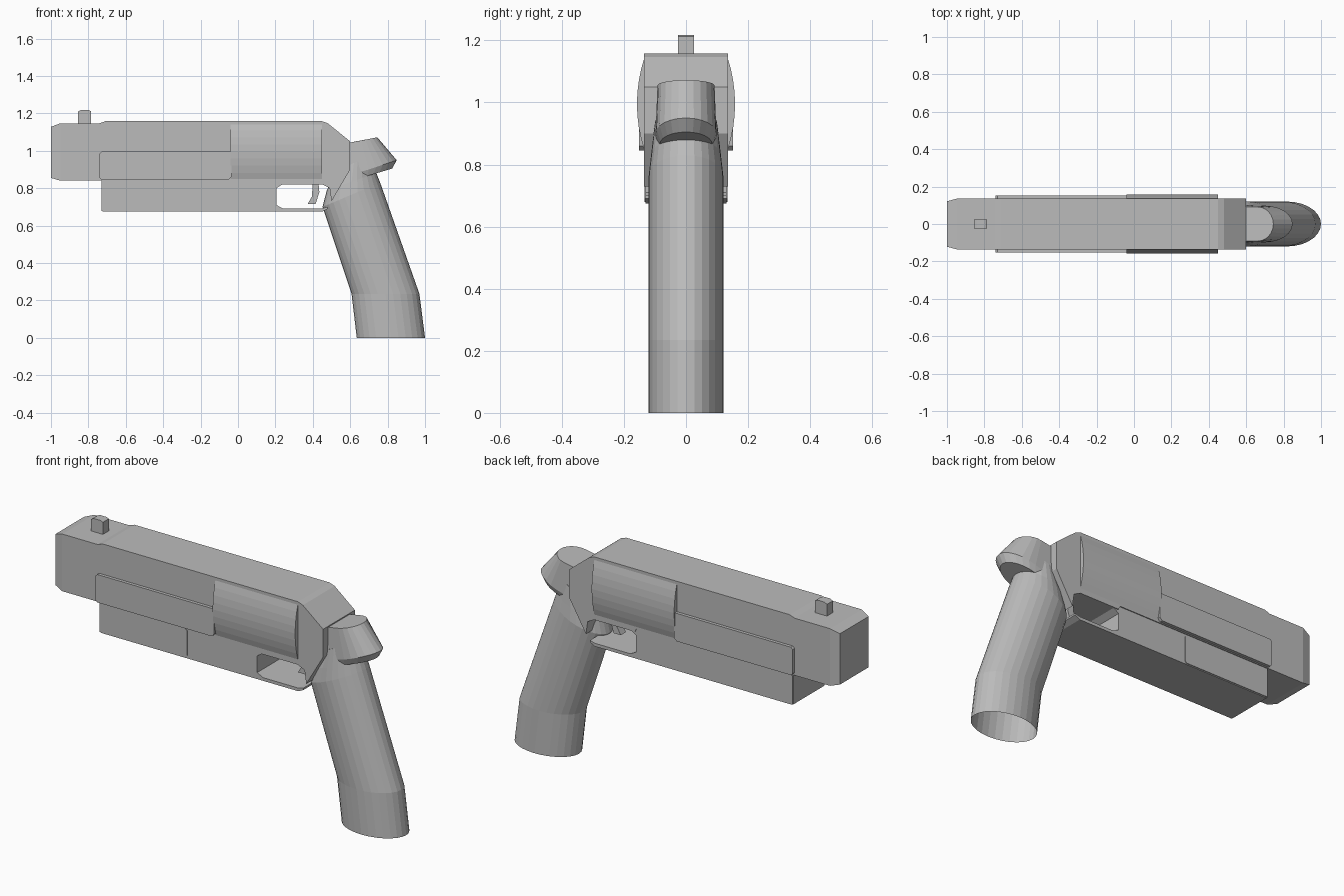
import bpy, bmesh, math

if "Cube" in bpy.data.objects:
    bpy.data.objects.remove(bpy.data.objects["Cube"])

grey = bpy.data.materials.new("gunmetal_grey")
grey.diffuse_color = (0.5, 0.5, 0.5, 1)
grey.use_nodes = True
grey.node_tree.nodes["Principled BSDF"].inputs["Base Color"].default_value = grey.diffuse_color


def finish(name, bm, smooth=False):
    bmesh.ops.recalc_face_normals(bm, faces=bm.faces)
    me = bpy.data.meshes.new(name)
    bm.to_mesh(me)
    bm.free()
    ob = bpy.data.objects.new(name, me)
    bpy.context.collection.objects.link(ob)
    me.materials.append(grey)
    if smooth:
        bpy.ops.object.select_all(action='DESELECT')
        ob.select_set(True)
        bpy.context.view_layer.objects.active = ob
        bpy.ops.object.shade_smooth_by_angle(angle=math.radians(25))
    return ob


def extrude(profile, y0, y1):
    """Side profile in x/z, extruded from y0 to y1."""
    bm = bmesh.new()
    f = bm.faces.new([bm.verts.new((x, y0, z)) for x, z in profile])
    r = bmesh.ops.extrude_face_region(bm, geom=[f])
    for v in r["geom"]:
        if isinstance(v, bmesh.types.BMVert):
            v.co.y = y1
    return bm


def loft(rings, closed_bottom=True):
    bm = bmesh.new()
    vr = [[bm.verts.new(p) for p in ring] for ring in rings]
    n = len(vr[0])
    for a, b in zip(vr, vr[1:]):
        for i in range(n):
            j = (i + 1) % n
            bm.faces.new((a[i], a[j], b[j], b[i]))
    bm.faces.new(vr[-1])
    if closed_bottom:
        bm.faces.new(vr[0])
    return bm


# Main frame with a tapered muzzle
bm = extrude([(-1, 0.855), (-0.95, 0.84), (0.2, 0.84), (0.21, 0.82), (0.45, 0.82),
              (0.49, 0.80), (0.50, 0.73), (0.60, 0.90), (0.60, 1.05), (0.48, 1.147),
              (0.45, 1.158), (-0.71, 1.158), (-0.74, 1.147), (-0.95, 1.147), (-1, 1.128)],
             -0.135, 0.135)
bmesh.ops.bisect_plane(bm, geom=bm.verts[:] + bm.edges[:] + bm.faces[:],
                       plane_co=(-0.95, 0, 0), plane_no=(1, 0, 0))
for v in bm.verts:
    if v.co.x < -0.99:
        v.co.y *= 0.9
finish("frame", bm)

# Lower barrel housing with the trigger guard
finish("lower_housing", extrude(
    [(-0.73, 0.85), (-0.73, 0.68), (-0.72, 0.675), (0.45, 0.675), (0.48, 0.69),
     (0.48, 0.70), (0.45, 0.692), (0.24, 0.692), (0.205, 0.71), (0.205, 0.80),
     (0.245, 0.825), (0.245, 0.85)], -0.13, 0.13))
finish("housing_sleeve", extrude(
    [(-0.728, 0.835), (-0.728, 0.68), (-0.22, 0.68), (-0.21, 0.69), (-0.21, 0.825),
     (-0.22, 0.835)], -0.134, 0.134))

# Side rails and bulging cylinder sides, mirrored left and right
for side, s in (("right", -1), ("left", 1)):
    rail = extrude([(-0.74, 0.855), (-0.73, 0.845), (-0.05, 0.845), (-0.035, 0.86),
                    (-0.035, 0.995), (-0.73, 0.995), (-0.74, 0.985)], s * 0.12, s * 0.152)
    finish(side + "_rail", rail)
    rings = []
    for x in (-0.04, 0.45):
        arc = [(x, s * (0.158 - 0.024 * ((z - 0.995) / 0.15) ** 2), z)
               for z in [0.845 + 0.3 * i / 8 for i in range(9)]]
        rings.append([(x, s * 0.1, 0.845)] + arc + [(x, s * 0.1, 1.145)])
    finish(side + "_cylinder_side", loft(rings))

# Front sight
finish("front_sight", extrude([(-0.855, 1.13), (-0.785, 1.13), (-0.785, 1.212),
                               (-0.80, 1.218), (-0.84, 1.218), (-0.855, 1.21)],
                              -0.025, 0.025))

# Trigger
finish("trigger", extrude([(0.40, 0.83), (0.43, 0.83), (0.435, 0.78), (0.415, 0.715),
                           (0.372, 0.715), (0.395, 0.755)], -0.022, 0.022))

# Grip: bent oval tube, open at the base; each ring is front x/z, rear x/z, half width
rings = []
for xa, za, xb, zb, w in ((0.635, 0, 1.0, 0, 0.12), (0.607, 0.235, 0.97, 0.235, 0.12),
                          (0.452, 0.70, 0.76, 0.83, 0.12),
                          (0.475, 0.79, 0.74, 0.88, 0.112),
                          (0.54, 0.90, 0.70, 0.97, 0.10)):
    ring = []
    for i in range(28):
        a = math.tau * i / 28
        t = 0.5 + 0.5 * math.cos(a)
        ring.append((xa + (xb - xa) * t, w * math.sin(a), za + (zb - za) * t))
    rings.append(ring)
finish("grip", loft(rings, closed_bottom=False))

# Hammer: round-ended block; each ring is start x/z, shoulder x/z, tip x/z, half width
rings = []
for x0, z0, x1, z1, x2, z2, w in ((0.56, 0.82, 0.69, 0.865, 0.825, 0.905, 0.085),
                                  (0.56, 0.86, 0.70, 0.90, 0.848, 0.95, 0.098),
                                  (0.56, 1.037, 0.66, 1.055, 0.745, 1.072, 0.092)):
    ring = [(x0, w, z0), (x0, -w, z0)]
    for i in range(13):
        a = -math.pi / 2 + math.pi * i / 12
        c = math.cos(a)
        ring.append((x1 + (x2 - x1) * c, w * math.sin(a), z1 + (z2 - z1) * c))
    rings.append(ring)
finish("hammer", loft(rings))
